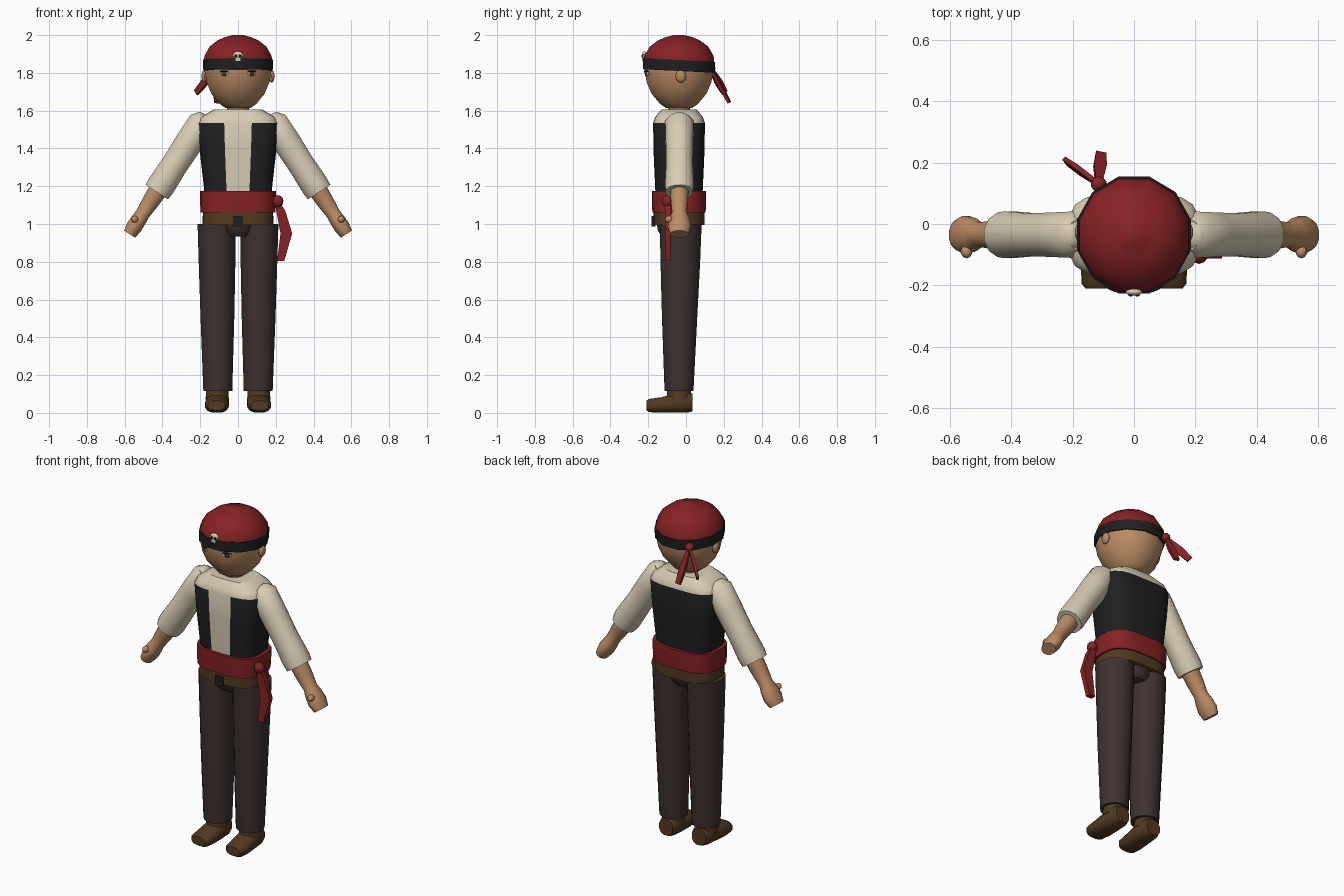
import bpy, bmesh, math
from mathutils import Matrix, Vector

if "Cube" in bpy.data.objects:
    bpy.data.objects.remove(bpy.data.objects["Cube"])

CY = -0.037  # depth centre of the body


def mat(name, r, g, b):
    m = bpy.data.materials.new(name)
    m.diffuse_color = (r, g, b, 1)
    m.use_nodes = True
    m.node_tree.nodes["Principled BSDF"].inputs["Base Color"].default_value = m.diffuse_color
    return m


SKIN = mat("skin", 0.50, 0.26, 0.13)
RED = mat("red cloth", 0.24, 0.016, 0.018)
CREAM = mat("cream cloth", 0.69, 0.61, 0.46)
BLACK = mat("black", 0.014, 0.014, 0.015)
TROUSER = mat("dark trousers", 0.05, 0.03, 0.03)
BROWN = mat("brown leather", 0.085, 0.042, 0.015)


def finish(name, bm, mats, angle=35, rule=None):
    bmesh.ops.recalc_face_normals(bm, faces=bm.faces)
    if rule:
        for f in bm.faces:
            f.material_index = rule(f.calc_center_median())
    me = bpy.data.meshes.new(name)
    bm.to_mesh(me)
    bm.free()
    for m in mats:
        me.materials.append(m)
    ob = bpy.data.objects.new(name, me)
    bpy.context.collection.objects.link(ob)
    bpy.ops.object.select_all(action='DESELECT')
    ob.select_set(True)
    bpy.context.view_layer.objects.active = ob
    bpy.ops.object.shade_smooth_by_angle(angle=math.radians(angle))
    return ob


def loft(name, rings, mats, sides=16, n=2, matrix=None, angles=None, angle=35, rule=None):
    """Rings are (height, centre x, centre y, radius x, radius y); n > 2 squares the section."""
    angles = angles or [360 * (i + 0.5) / sides for i in range(sides)]
    bm = bmesh.new()
    rows = []
    for h, cx, cy, rx, ry in rings:
        row = []
        for a in angles:
            c, s = math.cos(math.radians(a)), math.sin(math.radians(a))
            x = cx + rx * math.copysign(abs(c) ** (2 / n), c)
            y = cy + ry * math.copysign(abs(s) ** (2 / n), s)
            row.append(bm.verts.new((x, y, h)))
        rows.append(row)
    k = len(angles)
    for a, b in zip(rows, rows[1:]):
        for i in range(k):
            bm.faces.new((a[i], a[(i + 1) % k], b[(i + 1) % k], b[i]))
    bm.faces.new(rows[0])
    bm.faces.new(rows[-1])
    if matrix:
        bm.transform(matrix)
    return finish(name, bm, mats, angle, rule)


def frame(origin, x, y, z):
    """Matrix placing a loft's local axes in space."""
    m = Matrix((x, y, z)).transposed().to_4x4()
    return Matrix.Translation(origin) @ m


def ball(name, loc, size, m, seg=10):
    bm = bmesh.new()
    bmesh.ops.create_uvsphere(bm, u_segments=seg, v_segments=max(6, seg // 2), radius=1)
    bm.transform(Matrix.Translation(loc) @ Matrix.Diagonal((*size, 1)))
    return finish(name, bm, [m], 50)


def box(name, loc, size, m):
    bm = bmesh.new()
    bmesh.ops.create_cube(bm, size=1)
    bm.transform(Matrix.Translation(loc) @ Matrix.Diagonal((*size, 1)))
    return finish(name, bm, [m])


def round_rings(pairs, depth=1.03):
    return [(z, 0, CY, r, r * depth) for z, r in pairs]


# Head, neck and ears
loft("head", round_rings([(1.615, .07), (1.635, .10), (1.69, .146), (1.75, .172),
                          (1.81, .183), (1.86, .183)]), [SKIN], 12, angle=50)
loft("neck", round_rings([(1.57, .06), (1.65, .058)], 1), [SKIN], 12)
for s in (-1, 1):
    ball("ear", (s * .178, -.027, 1.782), (.016, .028, .034), SKIN)

# Bandana with a dark band, slightly lower at the back
tilt = Matrix.Translation((0, CY, 1.84)) @ Matrix.Rotation(-.05, 4, 'X') @ Matrix.Translation((0, -CY, -1.84))
loft("bandana", round_rings([(1.85, .188), (1.89, .184), (1.94, .155), (1.972, .112),
                             (1.99, .07), (1.997, .038), (2.0, .034)]), [RED], 12, angle=50)
loft("headband", round_rings([(1.81, .19), (1.868, .192)]), [BLACK], 12, matrix=tilt)

# Bandana knot and tails
knot = Vector((-.115, .13, 1.825))
ball("bandana_knot", knot, (.026, .026, .026), RED)
for tip in ((-.222, .205, 1.695), (-.108, .23, 1.642)):
    d = Vector(tip) - knot
    length = d.length
    d.normalize()
    side = Vector((1, -.25, 0)) if tip[0] > -.2 else Vector((.6, -.6, 0))
    side = (side - d * side.dot(d)).normalized()
    loft("bandana_tail", [(0, 0, 0, .014, .01), (length * .6, 0, 0, .03, .012), (length, 0, 0, .024, .01)],
         [RED], 4, matrix=frame(knot, side, d.cross(side), d))

# Eyes
for s in (-1, 1):
    for part, m, dy, w, h in (("eye_white", CREAM, 0, .026, .014), ("pupil", BROWN, -.004, .015, .014),
                              ("eyelid", BLACK, -.004, .026, .005)):
        z = 1.808 if part == "eyelid" else 1.797
        ob = ball(part, (0, 0, 0), (w, .006, h), m)
        ob.location = (s * .074, -.207 + dy, z)
        ob.rotation_euler = (.1, 0, s * .45)

# Skull badge on the bandana
ball("badge_skull", (0, -.222, 1.893), (.028, .012, .022), CREAM)
box("badge_jaw", (0, -.224, 1.872), (.028, .016, .02), CREAM)
for s in (-1, 1):
    ball("badge_eye", (s * .011, -.231, 1.889), (.008, .006, .008), BLACK, 8)

# Torso: cream shirt with a dark open vest
quarter = [0, 15, 35, 55, 70, 81.3]
ring_angles = (quarter + [180 - a for a in reversed(quarter)]
               + [180 + a for a in quarter[1:]] + [360 - a for a in reversed(quarter[1:])])


def vest_rule(c):
    opening = c.y < -.1 and abs(c.x) < .03
    return 0 if opening or c.z > 1.535 else 1


loft("shirt_and_vest", [(1.05, 0, CY, .175, .12), (1.19, 0, CY, .18, .127), (1.39, 0, CY, .203, .136),
                        (1.535, 0, CY, .215, .138), (1.565, 0, CY, .198, .128), (1.605, 0, CY, .13, .095)],
     [CREAM, BLACK], n=3.5, angles=ring_angles, rule=vest_rule)

# Sash, belt, buckle and seat
loft("sash", [(1.06, 0, CY, .198, .142), (1.12, 0, CY, .201, .145), (1.175, 0, CY, .201, .145)],
     [RED], n=3, angles=ring_angles)
loft("belt", [(.995, 0, CY, .188, .135), (1.065, 0, CY, .186, .135)], [BROWN], n=3, angles=ring_angles)
box("buckle", (0, -.172, 1.015), (.05, .02, .055), BLACK)
loft("trouser_seat", [(.935, 0, CY, .06, .09), (.96, 0, CY, .08, .112), (1.0, 0, CY, .09, .12)], [TROUSER], n=2.6)

# Sash knot and hanging tail
ball("sash_knot", (.212, -.1, 1.12), (.03, .03, .033), RED)
bm = bmesh.new()
outline = [(.195, 1.11), (.225, 1.11), (.25, 1.07), (.287, .95), (.245, .805), (.207, .805), (.225, .95)]
face = bm.faces.new([bm.verts.new((x, -.112, z)) for x, z in outline])
new = bmesh.ops.extrude_face_region(bm, geom=[face])["geom"]
bmesh.ops.translate(bm, vec=(0, .03, 0), verts=[v for v in new if isinstance(v, bmesh.types.BMVert)])
finish("sash_tail", bm, [RED])

for s in (-1, 1):
    # Trouser legs
    loft("trouser_leg", [(.115, s * .107, CY, .078, .078), (.5, s * .109, -.034, .091, .095),
                         (.8, s * .111, -.03, .099, .107), (1.0, s * .113, -.028, .103, .113)], [TROUSER])
    # Shoes
    loft("shoe_ankle", [(.07, s * .11, CY, .064, .066), (.13, s * .11, CY, .06, .064)], [BROWN], 12)
    loft("shoe", [(-.035, s * .108, .055, .046, .048), (-.01, s * .108, .056, .056, .056),
                  (.06, s * .109, .052, .062, .052), (.13, s * .112, .042, .064, .042),
                  (.195, s * .114, .039, .058, .036), (.21, s * .114, .039, .046, .026)],
         [BROWN], 12, n=2.5, matrix=frame((0, 0, 0), (1, 0, 0), (0, 0, 1), (0, -1, 0)), angle=40)
    # Sleeves, forearms and hands follow one sloping axis
    arm = frame((s * .19, -.035, 1.538), (s * .839, 0, .545), (0, 1, 0), (s * .545, 0, -.839))
    loft("sleeve", [(-.03, 0, 0, .05, .055), (0, 0, 0, .075, .078), (.12, 0, 0, .077, .075),
                    (.26, 0, 0, .073, .072), (.4, 0, 0, .077, .079), (.44, 0, 0, .073, .075)],
         [CREAM], 12, matrix=arm, angle=40)
    ball("shoulder_cap", (s * .205, -.035, 1.553), (.042, .058, .04), CREAM)
    loft("forearm_and_hand", [(.42, 0, 0, .052, .05), (.5, 0, 0, .047, .047), (.575, 0, 0, .039, .04),
                              (.61, 0, 0, .042, .055), (.66, 0, 0, .044, .064), (.705, 0, 0, .036, .05)],
         [SKIN], 12, matrix=arm, angle=45)
    ball("thumb", (s * .546, -.09, 1.025), (.019, .022, .019), SKIN)
